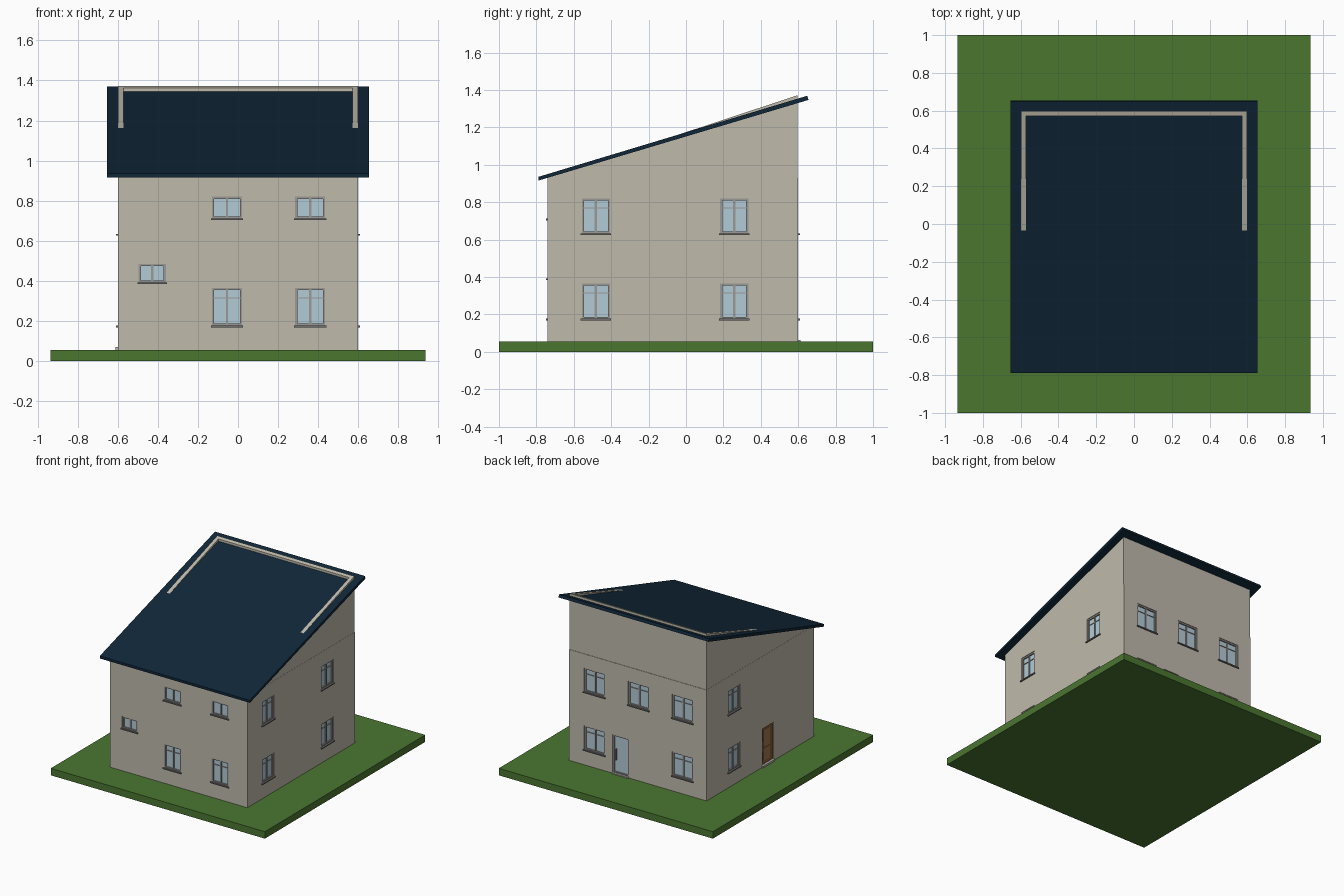
import bpy, bmesh, math
from mathutils import Matrix, Vector

if "Cube" in bpy.data.objects:
    bpy.data.objects.remove(bpy.data.objects["Cube"])


def mat(name, rgb):
    m = bpy.data.materials.new(name)
    m.diffuse_color = (*rgb, 1)
    m.use_nodes = True
    m.node_tree.nodes["Principled BSDF"].inputs["Base Color"].default_value = m.diffuse_color
    return m


WALL = mat("beige_render", (0.52, 0.49, 0.41))
ROOF = mat("navy_roof", (0.005, 0.02, 0.04))
GRASS = mat("grass_green", (0.07, 0.18, 0.03))
GLASS = mat("pale_glass", (0.45, 0.60, 0.68))
FRAME = mat("frame_grey", (0.33, 0.32, 0.30))
SILL = mat("sill_grey", (0.17, 0.17, 0.17))
WOOD = mat("door_brown", (0.36, 0.17, 0.07))
STEP = mat("step_grey", (0.48, 0.47, 0.45))


def finish(name, bm, mats):
    bmesh.ops.recalc_face_normals(bm, faces=bm.faces[:])
    me = bpy.data.meshes.new(name)
    bm.to_mesh(me)
    bm.free()
    for m in mats:
        me.materials.append(m)
    ob = bpy.data.objects.new(name, me)
    bpy.context.collection.objects.link(ob)
    return ob


def add_box(bm, lo, hi, index=0, mx=Matrix.Identity(4)):
    lo, hi = Vector(lo), Vector(hi)
    m = mx @ Matrix.Translation((lo + hi) / 2) @ Matrix.Diagonal((*(hi - lo), 1))
    verts = bmesh.ops.create_cube(bm, size=1, matrix=m)["verts"]
    for f in {f for v in verts for f in v.link_faces}:
        f.material_index = index


def box(name, lo, hi, m):
    bm = bmesh.new()
    add_box(bm, lo, hi)
    return finish(name, bm, [m])


def extrude_yz(name, pts, x0, x1, m):
    bm = bmesh.new()
    face = bm.faces.new([bm.verts.new((x0, y, z)) for y, z in pts])
    new = bmesh.ops.extrude_face_region(bm, geom=[face])["geom"]
    bmesh.ops.translate(bm, vec=(x1 - x0, 0, 0),
                        verts=[g for g in new if isinstance(g, bmesh.types.BMVert)])
    return finish(name, bm, [m])


G, EAVE = 0.055, 0.93
X, Y0, Y1 = 0.60, -0.74, 0.60


def side(x, y, deg):
    return Matrix.Translation((x, y, 0)) @ Matrix.Rotation(math.radians(deg), 4, "Z")


# local frame of each facade: x along the wall, -y outward
SIDES = {"front": side(0, Y0, 0), "right": side(X, 0, 90),
         "back": side(0, Y1, 180), "left": side(-X, 0, 270)}

# ground, walls and roof
box("lawn", (-0.935, -1, 0), (0.935, 1, G), GRASS)
walls = box("house_walls", (-X, Y0, G - 0.01), (X, Y1, EAVE), WALL)
extrude_yz("roof_slab", [(-0.788, 0.916), (0.655, 1.347), (0.648, 1.369), (-0.788, 0.936)],
           -0.655, 0.655, ROOF)

# attic walls, whose tops poke through the roof
AY, TOP = 0.597, 1.372
for s, n in ((-1, "left"), (1, "right")):
    extrude_yz("attic_wall_" + n, [(Y0, EAVE), (AY, EAVE), (AY, TOP)],
               s * 0.571, s * 0.599, WALL)
extrude_yz("attic_wall_back", [(AY - 0.026, EAVE), (AY, EAVE), (AY, TOP), (AY - 0.026, TOP - 0.0085)],
           -0.571, 0.571, WALL)

# openings: facade, centre, width, bottom, top, kind
LOW, HIGH = (0.175, 0.365), (0.632, 0.82)
openings = [("front", -0.428, 0.135, 0.39, 0.485, "short")]
for u in (-0.055, 0.36):
    openings += [("front", u, 0.15, 0.71, 0.82, "short"), ("front", u, 0.15, *LOW, "tall")]
for z in (LOW, HIGH):
    openings += [("right", -0.482, 0.15, *z, "tall"), ("right", 0.258, 0.15, *z, "tall"),
                 ("left", -0.258, 0.15, *z, "tall"),
                 ("back", -0.38, 0.18, *z, "tall"), ("back", 0.39, 0.18, *z, "tall")]
openings += [("back", 0.005, 0.18, *HIGH, "tall"),
             ("back", -0.15, 0.14, G + 0.005, 0.362, "glass_door"),
             ("left", 0.163, 0.14, G + 0.012, 0.362, "wood_door")]

cut = bmesh.new()
for i, (face, c, w, z0, z1, kind) in enumerate(openings):
    mx = SIDES[face]
    a, b = c - w / 2, c + w / 2
    add_box(cut, (a, -0.05, z0), (b, 0.022, z1), 0, mx)
    bm = bmesh.new()
    t, f0, f1 = 0.011, 0.005, 0.024

    def bar(u0, u1, v0, v1, d0=f0, d1=f1, k=0):
        add_box(bm, (u0, d0, v0), (u1, d1, v1), k, mx)

    # outer frame and infill panel
    bar(a, a + t, z0, z1)
    bar(b - t, b, z0, z1)
    bar(a + t, b - t, z1 - t, z1)
    bar(a + t, b - t, z0, z0 + t)
    bar(a + t, b - t, z0 + t, z1 - t, 0.015, 0.023, 2 if kind == "wood_door" else 1)
    if kind in ("short", "tall"):
        bar(c - 0.006, c + 0.006, z0 + t, z1 - t, 0.008)
        if kind == "tall":
            zt = z1 - 0.27 * (z1 - z0)
            for u0, u1 in ((a + t, c - 0.006), (c + 0.006, b - t)):
                bar(u0, u1, zt - 0.003, zt + 0.003, 0.010)
        bar(a - 0.006, b + 0.006, z0 - 0.007, z0 + 0.002, -0.009, 0.02, 3)
    else:
        # handle and threshold, plus raised panels on the wooden door
        bar(a + 0.022, a + 0.027, 0.16, 0.25, 0.006, 0.015, 3)
        bar(a - 0.004, b + 0.004, G - 0.005, z0 + 0.003, -0.012, 0.02, 4)
        if kind == "wood_door":
            for v0, v1 in ((0.09, 0.19), (0.215, 0.335)):
                bar(a + 0.034, b - 0.026, v0, v1, 0.011, 0.015, 2)
    name = kind if "door" in kind else face + "_window_" + str(i)
    finish(name, bm, [WOOD if kind == "wood_door" else FRAME, GLASS, WOOD, SILL, STEP])

# recess all openings into the walls
cutter = finish("opening_cutter", cut, [WALL])
cutter.hide_render = True
mod = walls.modifiers.new("openings", "BOOLEAN")
mod.operation, mod.solver, mod.object = "DIFFERENCE", "EXACT", cutter
bpy.context.view_layer.objects.active = walls
bpy.ops.object.modifier_apply(modifier=mod.name)
bpy.data.objects.remove(cutter)
